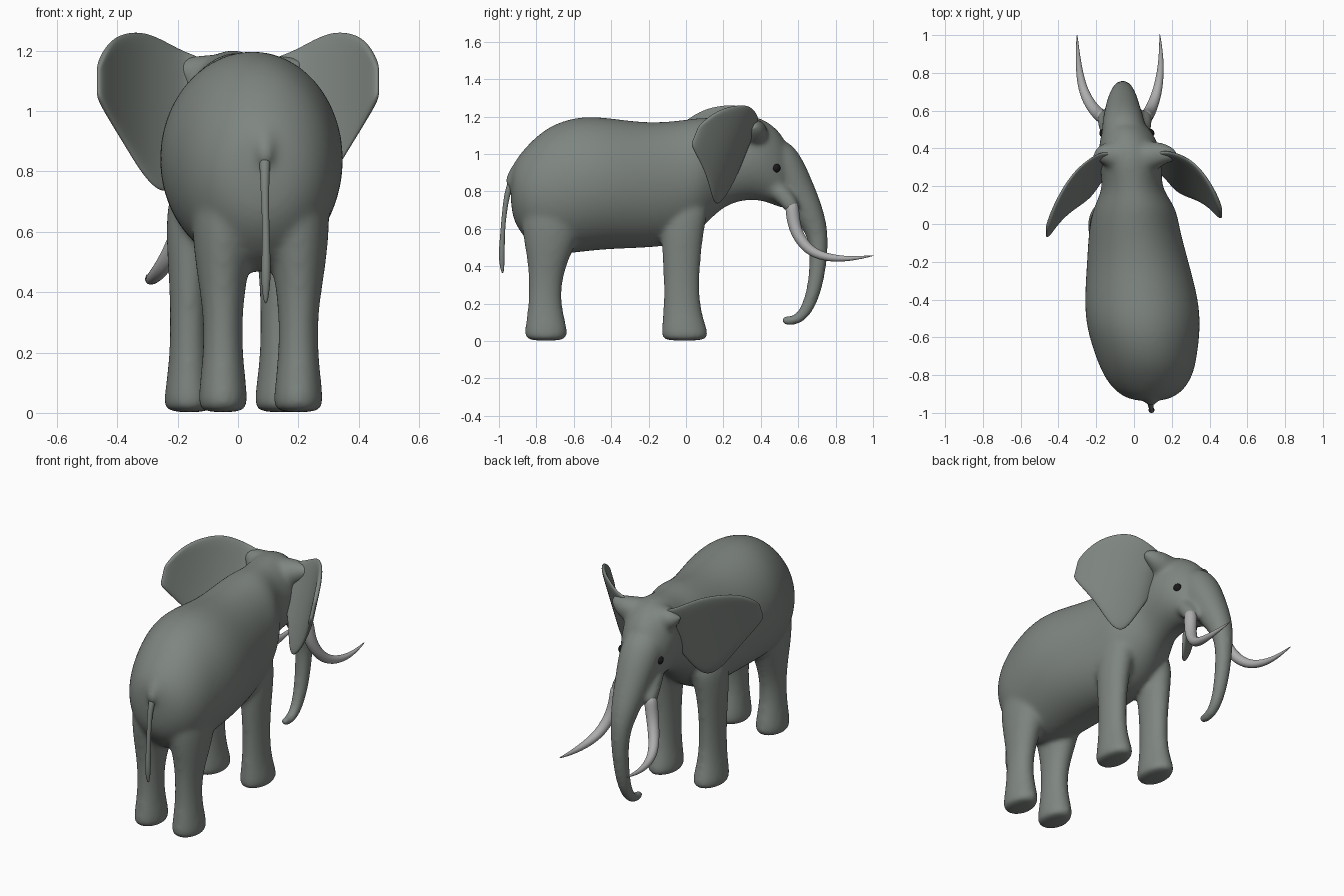
import bpy, bmesh, math
from mathutils import Vector as V


def material(name, rgb):
    m = bpy.data.materials.new(name)
    m.diffuse_color = (*rgb, 1)
    return m


HIDE = material("hide", (0.21, 0.235, 0.215))
IVORY = material("ivory", (0.42, 0.42, 0.42))
DARK = material("dark", (0.01, 0.01, 0.01))


def loft(bm, rings, n=16):
    """Skin elliptical rings (centre, axis a, axis b) with capped ends."""
    loops = []
    for c, a, b in rings:
        loops.append([bm.verts.new(c + a * math.cos(2 * math.pi * i / n) + b * math.sin(2 * math.pi * i / n))
                      for i in range(n)])
    for p, q in zip(loops, loops[1:]):
        for i in range(n):
            bm.faces.new((p[i], p[(i + 1) % n], q[(i + 1) % n], q[i]))
    bm.faces.new(loops[0])
    bm.faces.new(loops[-1])


def tube(bm, pts, n=12):
    """Round tube through (x, y, z, radius) points."""
    rings = []
    for i, (x, y, z, r) in enumerate(pts):
        t = (V(pts[min(i + 1, len(pts) - 1)][:3]) - V(pts[max(i - 1, 0)][:3])).normalized()
        side = V((0, 1, 0)) if abs(t.x) > .9 else V((1, 0, 0))
        b = t.cross(side).normalized()
        rings.append((V((x, y, z)), b.cross(t) * r, b * r))
    loft(bm, rings, n)


def finish(bm, name, mat, subsurf=2):
    bmesh.ops.recalc_face_normals(bm, faces=bm.faces)
    me = bpy.data.meshes.new(name)
    for f in bm.faces:
        f.smooth = True
    bm.to_mesh(me)
    bm.free()
    me.materials.append(mat)
    ob = bpy.data.objects.new(name, me)
    bpy.context.collection.objects.link(ob)
    if subsurf:
        s = ob.modifiers.new("subsurf", 'SUBSURF')
        s.levels = s.render_levels = subsurf
    return ob


# Body and head: slices along y (y, x centre, half width, top, bottom)
bm = bmesh.new()
slices = [(-.94, .08, .08, .92, .69), (-.895, .08, .18, 1.00, .58), (-.80, .075, .245, 1.105, .48),
          (-.70, .065, .275, 1.175, .45), (-.55, .05, .31, 1.215, .47), (-.40, .04, .31, 1.20, .485),
          (-.20, .02, .275, 1.172, .49), (-.02, .0, .245, 1.188, .51), (.09, .005, .225, 1.205, .60),
          (.19, -.01, .155, 1.195, .71), (.30, -.015, .17, 1.21, .75), (.40, -.025, .17, 1.205, .75),
          (.49, -.038, .135, 1.14, .715), (.55, -.05, .10, 1.055, .685)]
loft(bm, [(V((x, y, (t + b) / 2)), V((w, 0, 0)), V((0, 0, (t - b) / 2))) for y, x, w, t, b in slices])

# Trunk
tube(bm, [(-.05, .43, 1.03, .12), (-.055, .52, .93, .12), (-.06, .59, .81, .10), (-.06, .655, .69, .084),
          (-.06, .70, .59, .062), (-.06, .712, .49, .051), (-.06, .702, .37, .046), (-.06, .68, .25, .041),
          (-.06, .642, .16, .036), (-.06, .595, .112, .031), (-.06, .54, .104, .027),
          (-.06, .508, .122, .024)], 16)

# Tusk sockets, and ridges that carry the ears
for s in (-1, 1):
    tube(bm, [(-.045 + s * .07, .43, .86, .055), (-.047 + s * .085, .51, .79, .055),
              (-.05 + s * .107, .565, .725, .045), (-.05 + s * .112, .575, .69, .040)])
    tube(bm, [(0, .34, 1.10, .085), (s * .09, .36, 1.11, .085), (s * .15, .372, 1.125, .065),
              (s * .195, .368, 1.14, .045), (s * .23, .35, 1.15, .025)])

# Root of the tail
tube(bm, [(.09, -.80, .97, .06), (.09, -.88, .93, .055), (.09, -.935, .87, .035), (.09, -.95, .82, .026)])

# Legs: rings (z, x offset, x radius, back y, front y), mirrored about a local axis
hind = [(.0, .125, .078, -.852, -.645), (.03, .125, .084, -.867, -.63), (.08, .125, .081, -.862, -.635),
        (.20, .125, .067, -.843, -.667), (.33, .125, .067, -.843, -.66), (.45, .128, .084, -.852, -.62),
        (.60, .12, .112, -.885, -.55), (.78, .11, .12, -.88, -.54)]
fore = [(.0, .15, .08, -.127, .11), (.03, .15, .086, -.137, .125), (.08, .15, .081, -.132, .11),
        (.18, .15, .067, -.122, .078), (.33, .15, .064, -.122, .073), (.48, .15, .071, -.13, .085),
        (.60, .145, .085, -.14, .10), (.78, .12, .10, -.14, .14)]
for axis, leg in ((.075, hind), (-.012, fore)):
    for s in (-1, 1):
        loft(bm, [(V((axis + s * x, (a + b) / 2, z)), V((r, 0, 0)), V((0, (b - a) / 2, 0)))
                  for z, x, r, a, b in leg])

# Fuse all of the above into one continuous skin
body = finish(bm, "body", HIDE)
rm = body.modifiers.new("fuse", 'REMESH')
rm.mode = 'VOXEL'
rm.voxel_size = 0.011
rm.use_smooth_shade = True
sm = body.modifiers.new("soften", 'SMOOTH')
sm.factor = 0.5
sm.iterations = 24

# Ears: columns (x, y, top, bottom) swept out and back from the head
columns = [(.11, .385, 1.175, .97), (.17, .388, 1.195, .84), (.225, .365, 1.225, .705), (.30, .315, 1.265, .76),
           (.37, .24, 1.265, .88), (.43, .15, 1.235, .98), (.465, .085, 1.15, 1.05)]
ROWS = 6
for s, side in ((-1, "left"), (1, "right")):
    bm = bmesh.new()
    grid = []
    for x, y, top, bot in columns:
        if s < 0:
            y -= max(0, x - .15) * .32
        col = []
        for j in range(ROWS):
            z = top + (bot - top) * j / (ROWS - 1)
            col.append(bm.verts.new((s * x, y - .4 * (1.2 - z), z)))
        grid.append(col)
    for p, q in zip(grid, grid[1:]):
        for j in range(ROWS - 1):
            bm.faces.new((p[j], q[j], q[j + 1], p[j + 1]))
    ear = finish(bm, side + "_ear", HIDE, 0)
    so = ear.modifiers.new("thickness", 'SOLIDIFY')
    so.thickness = .026
    so.offset = 0
    ss = ear.modifiers.new("subsurf", 'SUBSURF')
    ss.levels = ss.render_levels = 3

# Tusks: shared side profile (y, z, radius), own sideways sweep
profile = [(.565, .75, .038), (.57, .67, .038), (.587, .58, .034), (.65, .487, .030), (.74, .447, .024),
           (.87, .436, .014), (1.012, .459, .002)]
sweeps = {"left": (-.16, -.17, -.195, -.245, -.28, -.297, -.302),
          "right": (.06, .065, .08, .108, .133, .146, .136)}
for side, xs in sweeps.items():
    bm = bmesh.new()
    tube(bm, [(x, y, z, r) for x, (y, z, r) in zip(xs, profile)])
    finish(bm, side + "_tusk", IVORY)

# Tail with a thicker tuft
bm = bmesh.new()
tube(bm, [(.09, -.88, .90, .02), (.09, -.93, .86, .02), (.088, -.954, .80, .017), (.09, -.97, .70, .013),
          (.093, -.981, .58, .012), (.093, -.985, .48, .017), (.092, -.985, .42, .015), (.092, -.98, .36, .006)])
finish(bm, "tail", HIDE)

# Eyes
for x, side in ((-.158, "left"), (.083, "right")):
    bm = bmesh.new()
    bmesh.ops.create_uvsphere(bm, u_segments=20, v_segments=12, radius=.025)
    eye = finish(bm, side + "_eye", DARK, 0)
    eye.location = (x, .48, .925)
